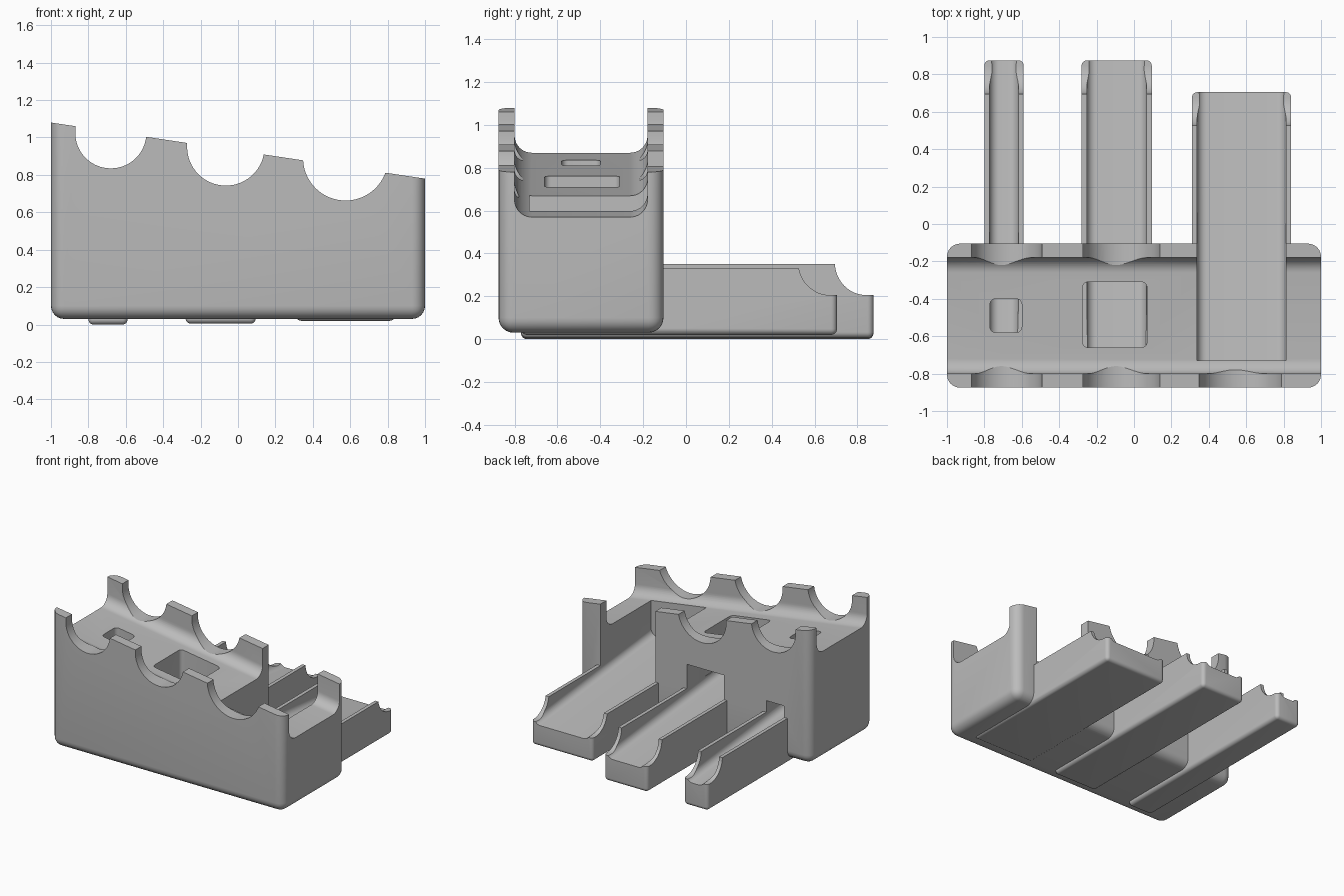
import bpy, bmesh, math
from mathutils import Vector

cube = bpy.data.objects.get("Cube")
if cube:
    bpy.data.objects.remove(cube, do_unlink=True)

grey = bpy.data.materials.new("plain grey")
grey.use_nodes = True
grey.diffuse_color = (0.5, 0.5, 0.5, 1)
grey.node_tree.nodes["Principled BSDF"].inputs["Base Color"].default_value = grey.diffuse_color


def make_object(name, bm):
    bmesh.ops.recalc_face_normals(bm, faces=bm.faces)
    mesh = bpy.data.meshes.new(name)
    bm.to_mesh(mesh)
    bm.free()
    mesh.materials.append(grey)
    obj = bpy.data.objects.new(name, mesh)
    bpy.context.collection.objects.link(obj)
    return obj


def rounded_box(name, low, high, radius, slope=0.0, vertical_only=False):
    """Box with a sharp, optionally sloping top and rounded remaining edges."""
    bm = bmesh.new()
    bmesh.ops.create_cube(bm, size=1)
    low, high = Vector(low), Vector(high)
    for v in bm.verts:
        upper = v.co.z > 0
        v.co = Vector([l + (c + 0.5) * (h - l) for l, h, c in zip(low, high, v.co)])
        if upper:
            v.co.z += slope * v.co.x
    middle = (low.z + high.z) / 2
    edges = []
    for e in bm.edges:
        a, b = (v.co for v in e.verts)
        upright = abs(a.z - b.z) > 0.5 * (high.z - low.z)
        if upright or (not vertical_only and max(a.z, b.z) < middle):
            edges.append(e)
    bmesh.ops.bevel(bm, geom=edges, offset=radius, segments=6, profile=0.5, affect='EDGES')
    return make_object(name, bm)


def prism(name, points, start, end):
    """Join two copies of a profile, placed by the start and end functions."""
    bm = bmesh.new()
    rings = [[bm.verts.new(place(u, v)) for u, v in points] for place in (start, end)]
    bm.faces.new(rings[0])
    bm.faces.new(rings[1])
    n = len(points)
    for i in range(n):
        j = (i + 1) % n
        bm.faces.new((rings[0][i], rings[0][j], rings[1][j], rings[1][i]))
    return make_object(name, bm)


def arc(cx, cy, r, a0, a1, steps):
    for i in range(steps + 1):
        a = math.radians(a0 + (a1 - a0) * i / steps)
        yield cx + r * math.cos(a), cy + r * math.sin(a)


def u_profile(left, right, bottom, top, r, steps=10):
    """Open-topped trough section with rounded lower corners."""
    r = min(r, (right - left) / 2 - 0.0005)
    return ([(left, top)]
            + list(arc(left + r, bottom + r, r, 180, 270, steps))
            + list(arc(right - r, bottom + r, r, 270, 360, steps))
            + [(right, top)])


def combine(target, tool, operation):
    mod = target.modifiers.new(tool.name, 'BOOLEAN')
    mod.operation = operation
    mod.solver = 'EXACT'
    mod.object = tool
    tool.hide_render = True
    tools.append(tool)


tools = []
SLOPE = -0.15

# Main block with sloping top
body = rounded_box("sorter_body", (-1, -0.875, 0.03), (1, -0.105, 0.93), 0.07, SLOPE)

# Trays: left, right, back end, bottom, top, duct front, duct top
trays = [(-0.80, -0.59, 0.875, 0.0, 0.35, -0.58, 0.44),
         (-0.28, 0.095, 0.875, 0.005, 0.35, -0.66, 0.54),
         (0.31, 0.84, 0.705, 0.02, 0.33, -0.73, 1.5)]
for left, right, back, low, top, front, roof in trays:
    combine(body, rounded_box("tray", (left, -0.77, low), (right, back, top), 0.028), 'UNION')

# Sloping coin runway along the top
runway = u_profile(-0.80, -0.18, 0.72, 1.6, 0.08)
combine(body, prism("runway_cutter", runway,
                    lambda y, z: (-1.2, y, z - 1.2 * SLOPE),
                    lambda y, z: (1.2, y, z + 1.2 * SLOPE)), 'DIFFERENCE')

# Round finger scoops through both runway walls
for x, r, bottom in ((-0.68, 0.19, 0.835), (-0.065, 0.207, 0.743), (0.575, 0.227, 0.663)):
    combine(body, prism("scoop_cutter", u_profile(x - r, x + r, bottom, 1.5, r, 16),
                        lambda u, z: (u, -1, z),
                        lambda u, z: (u, 0, z)), 'DIFFERENCE')

# Drop shafts for the two smaller trays
for x0, x1, y0, y1 in ((-0.77, -0.60, -0.58, -0.40), (-0.275, 0.07, -0.66, -0.31)):
    combine(body, rounded_box("shaft_cutter", (x0, y0, 0.36), (x1, y1, 1.3),
                              0.03, vertical_only=True), 'DIFFERENCE')

# Sloping chutes, and lowered walls at the tray ends
for left, right, back, low, top, front, roof in trays:
    def chute_end(y, floor):
        return lambda x, z: (x, y, floor if z == 0 else z + floor if z < 0.3 else roof)
    section = u_profile(left + 0.028, right - 0.028, 0, 1, 0.05)
    combine(body, prism("chute_cutter", section,
                        chute_end(front, 0.33), chute_end(back + 0.05, 0.18)), 'DIFFERENCE')
    side = list(arc(back - 0.03, 0.355, 0.15, 180, 270, 12))
    side += [(back + 0.1, 0.205), (back + 0.1, 0.5), (back - 0.18, 0.5)]
    combine(body, prism("tray_end_cutter", side,
                        lambda y, z: (left - 0.02, y, z),
                        lambda y, z: (right + 0.02, y, z)), 'DIFFERENCE')

# Bake the cuts and drop the helpers
bpy.context.view_layer.update()
result = body.evaluated_get(bpy.context.evaluated_depsgraph_get())
baked = bpy.data.meshes.new_from_object(result)
body.modifiers.clear()
body.data = baked
baked.materials.clear()
baked.materials.append(grey)
for p in baked.polygons:
    p.material_index = 0
for tool in tools:
    bpy.data.objects.remove(tool, do_unlink=True)

bpy.ops.object.select_all(action='DESELECT')
body.select_set(True)
bpy.context.view_layer.objects.active = body
bpy.ops.object.shade_smooth_by_angle(angle=math.radians(30))
